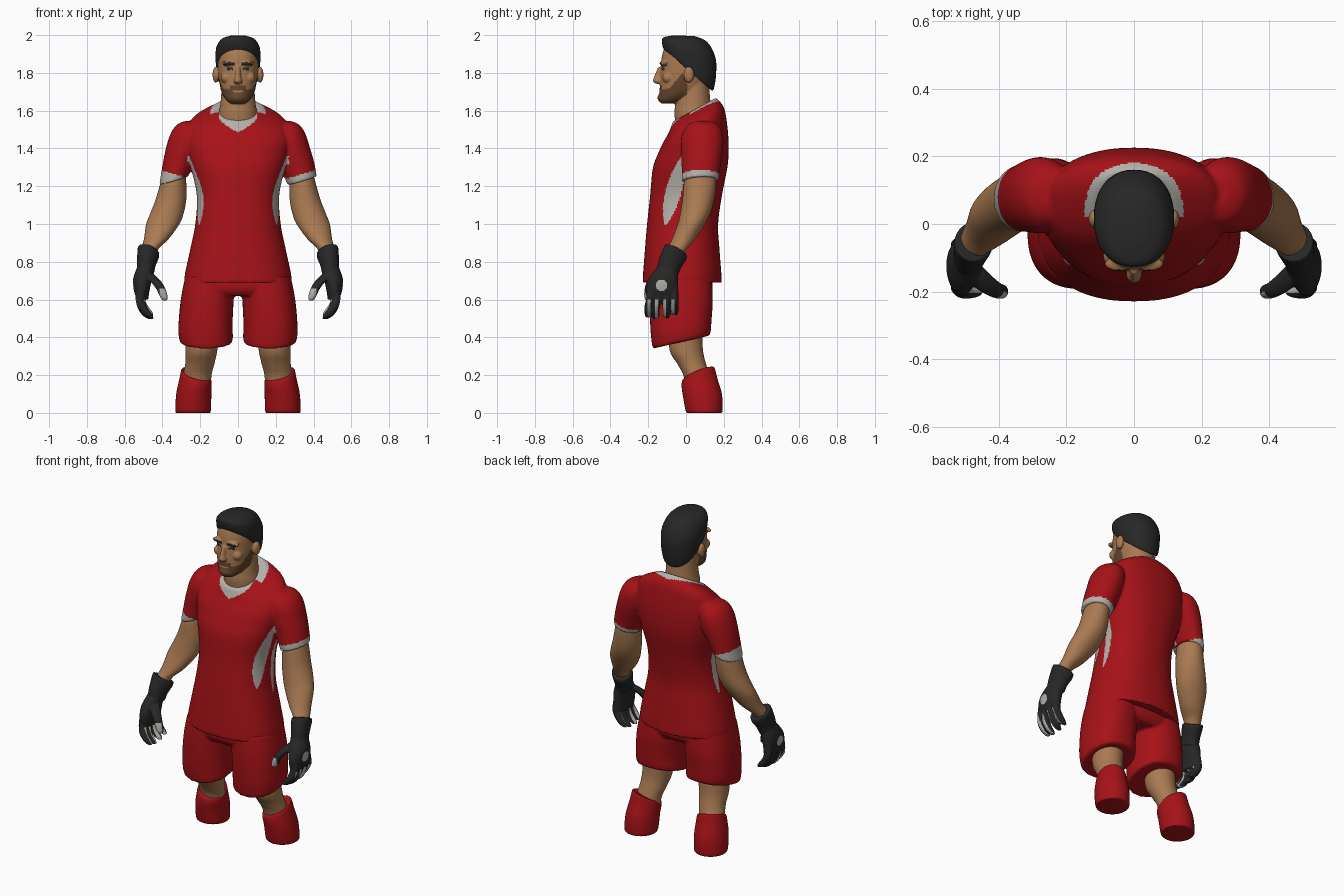
import bpy, bmesh, math
from mathutils import Vector, Matrix


def material(name, rgb):
    m = bpy.data.materials.new(name)
    m.diffuse_color = (*rgb, 1)
    return m


RED = material("kit red", (0.38, 0.006, 0.009))
GREY = material("trim pale grey", (0.46, 0.44, 0.41))
SKIN = material("skin", (0.40, 0.195, 0.085))
BEARD = material("beard brown", (0.13, 0.06, 0.025))
BLACK = material("charcoal", (0.02, 0.02, 0.021))


def loft(bm, rings, power=2.0, segs=40, steps=5):
    """Smooth closed tube. Ring: x, y, z, rx, ry, then slope of z along y and x."""
    rings = [Vector(tuple(r) + (0,) * (7 - len(r))) for r in rings]
    pts = [rings[0]] + rings + [rings[-1]]
    dense = []
    for i in range(len(rings) - 1):
        a, b, c, d = pts[i:i + 4]
        for k in range(steps):
            t = k / steps
            dense.append(0.5 * (2 * b + (c - a) * t + (2 * a - 5 * b + 4 * c - d) * t * t
                                + (3 * b - a - 3 * c + d) * t ** 3))
    dense.append(rings[-1])
    loops = []
    for x, y, z, rx, ry, sy, sx in dense:
        loop = []
        for j in range(segs):
            a = 2 * math.pi * j / segs
            c, s = math.cos(a), math.sin(a)
            dx = rx * math.copysign(abs(c) ** (2 / power), c)
            dy = ry * math.copysign(abs(s) ** (2 / power), s)
            loop.append(bm.verts.new((x + dx, y + dy, z + sy * dy + sx * dx)))
        loops.append(loop)
    faces = [bm.faces.new(loops[0]), bm.faces.new(loops[-1])]
    for lo, hi in zip(loops, loops[1:]):
        for j in range(segs):
            k = (j + 1) % segs
            faces.append(bm.faces.new((lo[j], lo[k], hi[k], hi[j])))
    bmesh.ops.recalc_face_normals(bm, faces=faces)


def ball(bm, centre, size):
    m = Matrix.Translation(centre) @ Matrix.Diagonal((*size, 1))
    bmesh.ops.create_uvsphere(bm, u_segments=24, v_segments=16, radius=1, matrix=m)


def flip(rings):
    return [(-r[0],) + tuple(r[1:]) for r in rings]


def finish(name, bm, mats, voxel=0, paint=None, pair=False, smooth=3):
    """Fuse overlapping shapes, colour faces by rule, optionally add the mirrored twin."""
    me = bpy.data.meshes.new(name)
    bm.to_mesh(me)
    bm.free()
    ob = bpy.data.objects.new(("left_" if pair else "") + name, me)
    bpy.context.collection.objects.link(ob)
    if voxel:
        r = ob.modifiers.new("fuse", 'REMESH')
        r.mode, r.voxel_size = 'VOXEL', voxel
        s = ob.modifiers.new("soften", 'SMOOTH')
        s.factor, s.iterations = 0.5, smooth
        dg = bpy.context.evaluated_depsgraph_get()
        me = bpy.data.meshes.new_from_object(ob.evaluated_get(dg))
        ob.modifiers.clear()
        ob.data = me
    me.materials.clear()
    for m in mats:
        me.materials.append(m)
    for p in me.polygons:
        p.use_smooth = True
        p.material_index = paint(p.center, p.normal) if paint else 0
    me.set_sharp_from_angle(angle=math.radians(55))
    if pair:
        twin = me.copy()
        twin.transform(Matrix.Scale(-1, 4, (1, 0, 0)))
        twin.flip_normals()
        bpy.context.collection.objects.link(bpy.data.objects.new("right_" + name, twin))


# Shirt: torso and sleeves fused, with collar, cuffs and side panels coloured
bm = bmesh.new()
loft(bm, [(0, -.02, .69, .285, .21), (0, -.02, .74, .28, .207), (0, -.02, .87, .252, .197),
          (0, -.018, 1.0, .226, .188), (0, 0, 1.15, .218, .19), (0, .022, 1.3, .25, .198, .03),
          (0, .038, 1.39, .27, .188, .12), (0, .047, 1.47, .275, .172, .27),
          (0, .055, 1.55, .24, .146, .45), (0, .045, 1.605, .122, .115, .55)], 2.25, 64)
sleeve = [(.34, .075, 1.23, .077, .097, .05, .3), (.315, .08, 1.31, .088, .103, 0, .2),
          (.285, .085, 1.4, .097, .112), (.268, .087, 1.475, .09, .108),
          (.255, .09, 1.525, .07, .08), (.245, .09, 1.545, .035, .04)]
loft(bm, sleeve)
loft(bm, flip(sleeve))


def paint_shirt(c, n):
    x = abs(c.x)
    neckline = 1.495 + .58 * (c.y + .075) + (.4 if c.y < .02 else .2) * x
    if x < .17 and c.z > 1.47 and c.z > neckline:
        return 1
    if x > .258 and 1.17 < c.z and c.z - .3 * (x - .34) < 1.265:
        return 1
    for z0, height, y0, lean, half in ((.99, .37, -.11, .09, .043), (.93, .36, .01, .04, .02)):
        t = (c.z - z0) / height
        if .12 < x < .27 and 0 < t < 1:
            if abs(c.y - y0 - lean * t) < half * math.sin(math.pi * t) ** .7:
                return 1
    return 0


finish("shirt", bm, [RED, GREY], .0075, paint_shirt)

# Shorts
bm = bmesh.new()
loft(bm, [(0, -.025, .62, .24, .14), (0, -.025, .66, .272, .165), (0, -.025, .76, .26, .165)], 2.3)
short_leg = [(.168, -.025, .375, .136, .15, .23), (.17, -.025, .40, .143, .156, .2),
             (.172, -.027, .47, .143, .162, .1), (.163, -.025, .6, .14, .167),
             (.15, -.025, .72, .13, .16)]
loft(bm, short_leg, 2.3)
loft(bm, flip(short_leg), 2.3)
finish("shorts", bm, [RED], .009)

# Legs and socks
bm = bmesh.new()
loft(bm, [(.215, .075, .12, .07, .07), (.214, .055, .2, .074, .069), (.202, .03, .26, .077, .076),
          (.194, .002, .33, .084, .088), (.185, -.005, .45, .09, .09)])
finish("leg", bm, [SKIN], pair=True)
bm = bmesh.new()
loft(bm, [(.237, .097, 0, .085, .085), (.238, .096, .012, .094, .098), (.234, .086, .1, .093, .104),
          (.226, .072, .16, .086, .095, .2, .15), (.222, .066, .203, .079, .086, .38, .25),
          (.222, .066, .207, .07, .075, .38, .25)])
finish("sock", bm, [RED], pair=True)

# Arms
bm = bmesh.new()
loft(bm, [(.48, -.07, .82, .04, .042), (.466, -.045, .87, .046, .052), (.433, -.012, .92, .065, .062),
          (.398, .028, 1.0, .088, .072), (.375, .05, 1.06, .088, .08), (.355, .065, 1.13, .081, .084),
          (.342, .075, 1.22, .068, .085), (.335, .08, 1.28, .06, .075)])
finish("arm", bm, [SKIN], pair=True)

# Goalkeeping gloves: cuff, palm, four curled fingers and a thumb
finger_y = (-.188, -.148, -.105, -.062)
bm = bmesh.new()
loft(bm, [(.49, -.1, .74, .046, .056, -.3), (.485, -.085, .79, .049, .058, -.4, .2),
          (.476, -.06, .84, .057, .06, -.5, .3), (.473, -.052, .862, .056, .058, -.5, .3)])
loft(bm, [(.505, -.125, .6, .03, .075), (.51, -.128, .65, .042, .085), (.505, -.12, .71, .05, .078),
          (.49, -.1, .77, .045, .055)])
for i, y in enumerate(finger_y):
    drop = (0, -.008, -.004, .012)[i]
    tip = y - (.012 if i < 2 else -.002)
    loft(bm, [(.51, y, .68, .023, .021), (.518, y, .61, .025, .022), (.505, tip, .56 + drop, .025, .021),
              (.478, tip, .522 + drop, .025, .019), (.46, tip, .505 + drop, .014, .012)], segs=16)
loft(bm, [(.388, -.2, .595, .01, .012), (.392, -.2, .612, .02, .021), (.41, -.195, .66, .025, .024),
          (.44, -.175, .7, .03, .028), (.48, -.14, .735, .035, .03)], segs=20)


def paint_glove(c, n):
    if n.x > 0 and math.hypot(c.y + .13, c.z - .675) < .03:
        return 1
    if c.x < .415 and n.y < -.2 and c.z < .66:
        return 1
    if c.z < .6 and c.x > .44:
        return int(any(abs(c.y - y + .008) < .008 for y in finger_y))
    return 0


finish("glove", bm, [BLACK, GREY], .0045, paint_glove, pair=True, smooth=2)

# Head, neck, nose, ears, with beard, brows and eyes coloured
bm = bmesh.new()
loft(bm, [(0, -.085, 1.638, .04, .045), (0, -.066, 1.66, .066, .078), (0, -.028, 1.7, .088, .112),
          (0, -.008, 1.76, .1, .13), (0, .002, 1.82, .106, .136), (0, .006, 1.88, .107, .135),
          (0, .008, 1.93, .1, .122), (0, .005, 1.965, .075, .095), (0, 0, 1.98, .03, .04)], 2.15)
loft(bm, [(0, .03, 1.48, .1, .08), (0, .037, 1.58, .102, .098), (0, .037, 1.63, .094, .094),
          (0, .04, 1.7, .088, .085), (0, .04, 1.76, .085, .085)])
loft(bm, [(0, -.14, 1.742, .012, .015), (0, -.148, 1.755, .023, .027), (0, -.143, 1.785, .015, .024),
          (0, -.132, 1.83, .012, .016)], segs=20)
ball(bm, (0, -.125, 1.668), (.036, .026, .026))
for s in (-1, 1):
    ball(bm, (s * .117, .015, 1.79), (.018, .028, .042))
    ball(bm, (s * .045, -.118, 1.85), (.042, .022, .014))
    ball(bm, (s * .062, -.095, 1.775), (.03, .03, .03))


def paint_head(c, n):
    x, back = abs(c.x), max(0, c.y + .09)
    if c.y < -.07 and .017 < x < .075 and abs(c.z - 1.85 + .1 * abs(x - .045)) < .008:
        return 2
    if c.y < -.07 and abs(x - .043) < .016 and abs(c.z - 1.821) < .006:
        return 2
    if c.y < -.08 and x < .026 and abs(c.z - 1.703) < .006:
        return 0
    if x < .105 and c.y < .005 and 1.625 + .6 * back < c.z < 1.715 + 1.2 * back:
        return 1
    if c.y < -.09 and x < .042 and 1.7 < c.z < 1.734:
        return 1
    return 0


finish("head", bm, [SKIN, BEARD, BLACK], .005, paint_head, smooth=2)

# Hair: a cap with a hairline sloping from forehead to nape
bm = bmesh.new()
loft(bm, [(0, .01, 1.815, .108, .128, -.86), (0, .012, 1.83, .114, .136, -.82),
          (0, .016, 1.875, .119, .143, -.6), (0, .015, 1.93, .115, .141, -.35),
          (0, 0, 1.977, .088, .112, -.12), (0, -.01, 1.997, .04, .055, -.04)], 2.2)
finish("hair", bm, [BLACK])
